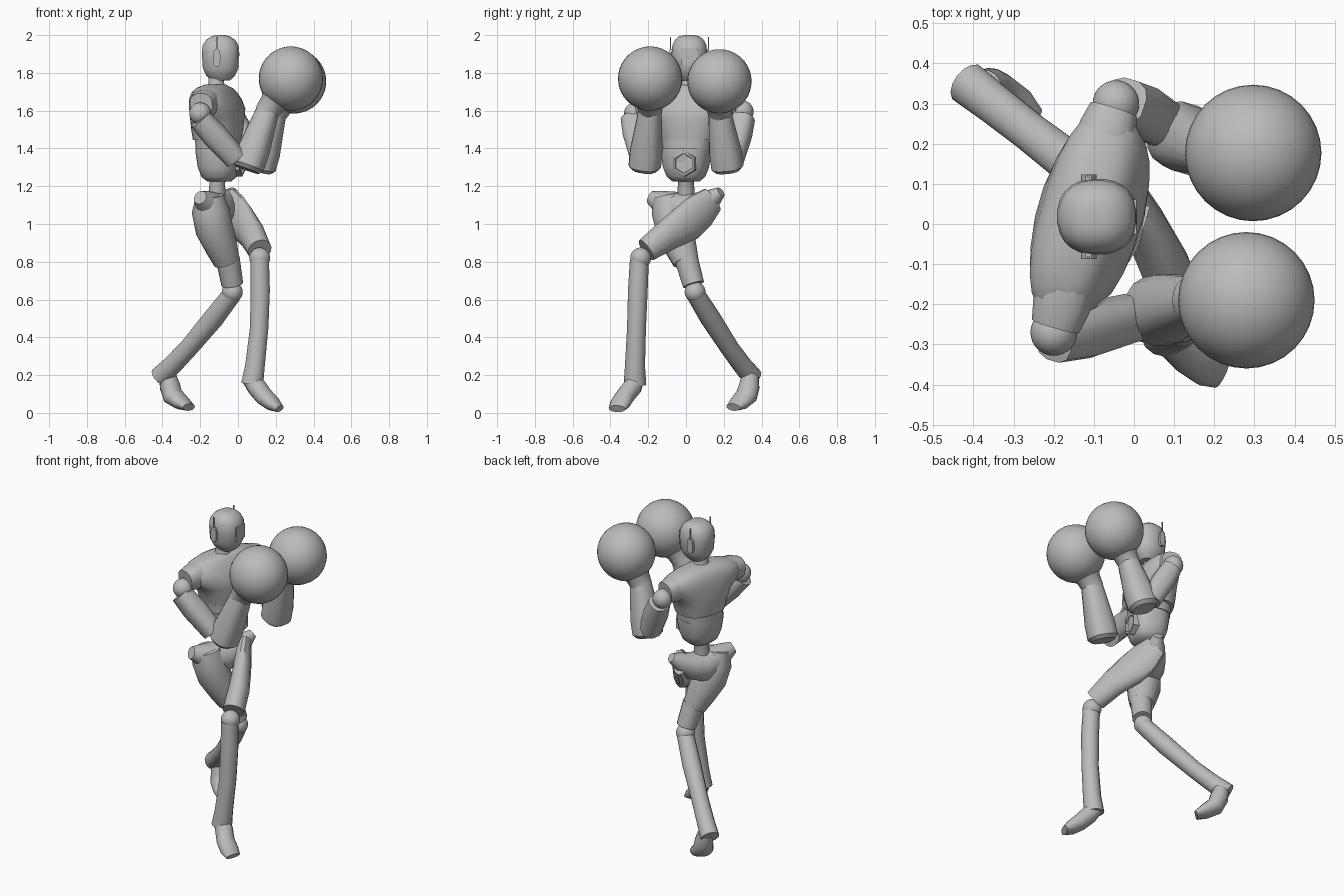
import bpy, bmesh, math
from mathutils import Vector

cube = bpy.data.objects.get("Cube")
if cube:
    bpy.data.objects.remove(cube, do_unlink=True)

grey = bpy.data.materials.new("plain_grey")
grey.use_nodes = True
GREY = (0.5, 0.5, 0.5, 1)
grey.diffuse_color = GREY
grey.node_tree.nodes["Principled BSDF"].inputs["Base Color"].default_value = GREY

FORWARD = Vector((0.96, -0.28, 0))   # the body is turned a little to its right
SIDE = Vector((0.28, 0.96, 0))
X, Y, Z = Vector((1, 0, 0)), Vector((0, 1, 0)), Vector((0, 0, 1))


def finish(name, bm, angle=40):
    bmesh.ops.recalc_face_normals(bm, faces=bm.faces)
    if bm.calc_volume(signed=True) < 0:      # keep bent tubes facing outward
        bmesh.ops.reverse_faces(bm, faces=bm.faces)
    mesh = bpy.data.meshes.new(name)
    bm.to_mesh(mesh)
    bm.free()
    mesh.materials.append(grey)
    obj = bpy.data.objects.new(name, mesh)
    bpy.context.collection.objects.link(obj)
    bpy.ops.object.select_all(action='DESELECT')
    obj.select_set(True)
    bpy.context.view_layer.objects.active = obj
    bpy.ops.object.shade_smooth_by_angle(angle=math.radians(angle))


def skin(bm, rings):
    """Join rings of vertices and cap both ends."""
    loops = [[bm.verts.new(p) for p in ring] for ring in rings]
    n = len(loops[0])
    for a, b in zip(loops, loops[1:]):
        for i in range(n):
            j = (i + 1) % n
            bm.faces.new((a[i], a[j], b[j], b[i]))
    bm.faces.new(loops[0])
    bm.faces.new(loops[-1])


def oval(centre, u, v, ru, rv, sides, power):
    pts = []
    for i in range(sides):
        t = 2 * math.pi * (i + 0.5) / sides
        c, s = math.cos(t), math.sin(t)
        cu = math.copysign(abs(c) ** (2 / power), c)
        sv = math.copysign(abs(s) ** (2 / power), s)
        pts.append(centre + u * (ru * cu) + v * (rv * sv))
    return pts


def limb(name, path, sides=14, ref=SIDE, power=2):
    """Tube through (x, y, z, radius, flatness along ref) stations."""
    pts = [Vector(p[:3]) for p in path]
    rings = []
    for i, p in enumerate(path):
        t = (pts[min(i + 1, len(pts) - 1)] - pts[max(i - 1, 0)]).normalized()
        v = (ref - t * ref.dot(t)).normalized()
        flat = p[4] if len(p) > 4 else 1
        rings.append(oval(pts[i], v.cross(t), v, p[3], p[3] * flat, sides, power))
    bm = bmesh.new()
    skin(bm, rings)
    finish(name, bm)


def stack(name, x, y, levels, u=FORWARD, v=SIDE, sides=24, power=2.5):
    """Upright loft through (z, depth, half width, forward shift) levels."""
    bm = bmesh.new()
    skin(bm, [oval(Vector((x, y, z)) + u * f, u, v, d, w, sides, power)
              for z, d, w, f in levels])
    finish(name, bm)


def ball(name, centre, radius):
    bm = bmesh.new()
    bmesh.ops.create_uvsphere(bm, u_segments=32, v_segments=20, radius=radius)
    bmesh.ops.translate(bm, verts=bm.verts, vec=centre)
    finish(name, bm)


def block(name, centre, size):
    bm = bmesh.new()
    bmesh.ops.create_cube(bm, size=1)
    bmesh.ops.scale(bm, verts=bm.verts, vec=size)
    bmesh.ops.translate(bm, verts=bm.verts, vec=centre)
    finish(name, bm)


# Head with visor, ear pods and antennas
stack("head", -0.092, 0.018, [
    (1.76, 0.05, 0.045, 0), (1.785, 0.077, 0.068, 0), (1.825, 0.095, 0.088, 0),
    (1.9, 0.1, 0.095, 0), (1.945, 0.096, 0.091, 0), (1.975, 0.077, 0.077, 0),
    (1.993, 0.05, 0.055, 0), (2.0, 0.025, 0.03, 0)], X, Y, power=2.3)
block("visor", (-0.021, 0.018, 1.885), (0.054, 0.085, 0.09))
for side, label in ((1, "left"), (-1, "right")):
    y = 0.018 + side * 0.097
    bm = bmesh.new()
    skin(bm, [oval(Vector((-0.113, y + side * d, 1.88)), X, Z, 0.02, 0.047, 12, 2.8)
              for d in (-0.02, 0.008)])
    finish(label + "_ear_pod", bm)
    block(label + "_antenna", (-0.113, y + side * 0.004, 1.955), (0.007, 0.006, 0.07))
stack("neck", -0.115, 0.01, [(1.7, 0.06, 0.06, 0), (1.745, 0.042, 0.042, 0),
                            (1.79, 0.042, 0.042, 0)], power=2)

# Torso
stack("chest", -0.11, 0.02, [
    (1.445, 0.122, 0.145, 0), (1.5, 0.13, 0.16, 0), (1.56, 0.132, 0.19, 0),
    (1.61, 0.128, 0.25, 0), (1.66, 0.112, 0.27, -0.01), (1.695, 0.095, 0.245, -0.015),
    (1.72, 0.078, 0.18, -0.015), (1.738, 0.05, 0.085, -0.01)])
stack("belly", -0.1, 0.0, [
    (1.225, 0.06, 0.07, 0), (1.25, 0.09, 0.1, 0), (1.3, 0.108, 0.12, 0),
    (1.38, 0.12, 0.132, 0), (1.4, 0.12, 0.133, 0)])
stack("waist_band", -0.105, 0.01, [(1.395, 0.114, 0.13, 0), (1.45, 0.116, 0.137, 0)])
bm = bmesh.new()
navel = Vector((-0.09, 0.02, 1.32))
skin(bm, [oval(navel + FORWARD * d, SIDE, Z, r, r, 6, 2)
          for d, r in ((0.08, 0.068), (0.118, 0.068), (0.118, 0.055), (0.108, 0.05))])
finish("belly_hexagon", bm, 20)
limb("spine", [(-0.1, 0, 1.27, 0.06), (-0.11, 0, 1.22, 0.042), (-0.11, 0, 1.1, 0.05)], ref=Y)

# Pelvis with raised hip wings
limb("pelvis", [(-0.2, -0.185, 1.14, 0.037), (-0.175, -0.14, 1.12, 0.06),
                (-0.145, -0.08, 1.09, 0.085), (-0.11, 0, 1.07, 0.095),
                (-0.08, 0.07, 1.09, 0.08), (-0.05, 0.14, 1.135, 0.053),
                (-0.025, 0.185, 1.17, 0.028)], ref=Z)

# Legs: thigh, knee, shin, foot
limb("left_thigh", [(-0.05, 0.14, 1.13, 0.075, 0.55), (-0.02, 0.075, 1.07, 0.102, 0.5),
                    (0.02, 0.01, 1.01, 0.105, 0.52), (0.075, -0.1, 0.94, 0.084, 0.75),
                    (0.115, -0.21, 0.862, 0.065)], ref=Vector((0.8, 0.58, 0)))
ball("left_knee", (0.115, -0.24, 0.82), 0.055)
limb("left_shin", [(0.115, -0.247, 0.81, 0.05), (0.118, -0.255, 0.65, 0.052),
                   (0.112, -0.262, 0.45, 0.05), (0.09, -0.27, 0.25, 0.053),
                   (0.075, -0.27, 0.15, 0.06)], ref=Y)
limb("left_foot", [(0.06, -0.265, 0.19, 0.045), (0.1, -0.285, 0.135, 0.052),
                   (0.14, -0.325, 0.085, 0.053, 0.9), (0.185, -0.35, 0.047, 0.057, 0.7),
                   (0.22, -0.365, 0.022, 0.047, 0.45)], ref=Z)

limb("right_thigh", [(-0.15, -0.1, 1.15, 0.075), (-0.145, -0.085, 1.07, 0.1),
                     (-0.125, -0.06, 0.97, 0.1), (-0.085, -0.025, 0.87, 0.085),
                     (-0.06, 0.0, 0.8, 0.07)])
limb("right_thigh_cuff", [(-0.055, 0.0, 0.82, 0.064), (-0.03, 0.04, 0.68, 0.058)])
ball("right_knee", (-0.03, 0.048, 0.64), 0.055)
limb("right_shin", [(-0.03, 0.05, 0.63, 0.05), (-0.13, 0.13, 0.5, 0.055),
                    (-0.26, 0.23, 0.345, 0.05), (-0.35, 0.3, 0.25, 0.052),
                    (-0.415, 0.35, 0.19, 0.055)])
limb("right_foot", [(-0.375, 0.34, 0.2, 0.045), (-0.36, 0.335, 0.14, 0.055),
                    (-0.345, 0.32, 0.09, 0.062, 0.85), (-0.3, 0.285, 0.055, 0.062, 0.65),
                    (-0.26, 0.25, 0.03, 0.047, 0.45)], ref=Vector((0.3, -0.2, 1)))

# Arms: shoulder cap, ball, upper arm, forearm, glove
ARMS = {
    "right": ((-0.16, -0.13, 1.645), (-0.2, -0.27, 1.585), (-0.2, -0.285, 1.555),
              (-0.01, -0.235, 1.345), (0.065, -0.215, 1.34), (0.16, -0.19, 1.605),
              (0.28, -0.19, 1.77)),
    "left": ((-0.09, 0.16, 1.645), (-0.045, 0.3, 1.595), (-0.025, 0.305, 1.565),
             (0.08, 0.245, 1.34), (0.125, 0.215, 1.335), (0.195, 0.18, 1.585),
             (0.297, 0.177, 1.755)),
}
for label, joints in ARMS.items():
    inner, shoulder, top, bend, elbow, wrist, fist = map(Vector, joints)
    outer = inner.lerp(shoulder, 0.88)
    outer.z = 1.63
    limb(label + "_shoulder_cap", [(*inner, 0.072), (*inner.lerp(outer, 0.6), 0.073),
                                   (*outer, 0.062)], 16, FORWARD, 2.5)
    ball(label + "_shoulder", shoulder, 0.058)
    limb(label + "_upper_arm", [(*top, 0.06), (*top.lerp(bend, 0.4), 0.068),
                                (*bend, 0.06)], 12, power=2.6)
    axis = (wrist - elbow).normalized()
    limb(label + "_forearm", [(*(elbow - axis * 0.055), 0.066), (*(elbow - axis * 0.035), 0.085),
                              (*(elbow + axis * 0.05), 0.085), (*wrist, 0.06)], 16, power=2.4)
    limb(label + "_glove_cuff", [(*wrist.lerp(fist, -0.12), 0.062), (*wrist.lerp(fist, 0.2), 0.07),
                                 (*wrist.lerp(fist, 0.45), 0.105)], 24)
    ball(label + "_glove", fist, 0.17)
